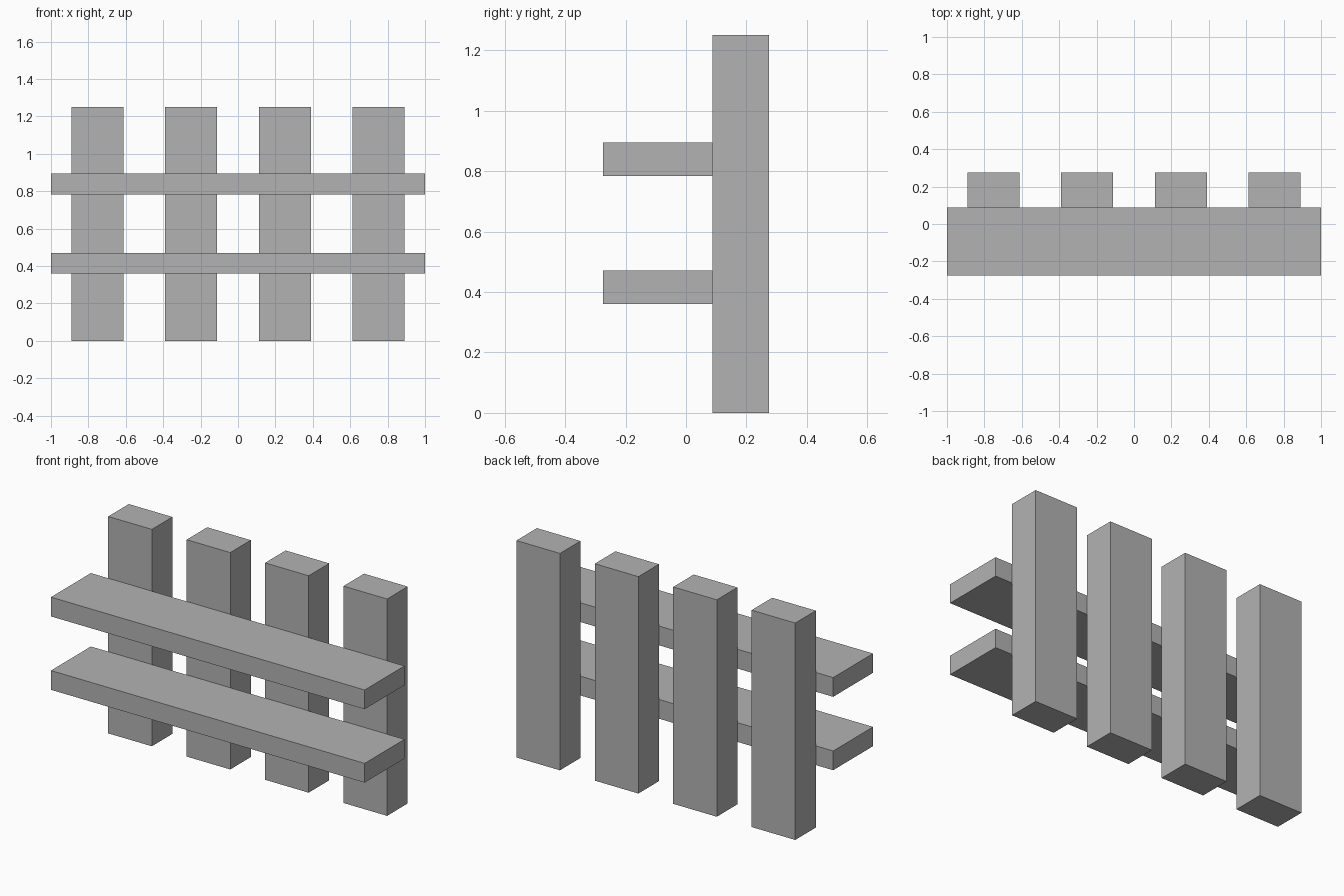
import bpy

# Remove the default cube
cube = bpy.data.objects.get("Cube")
if cube:
    bpy.data.objects.remove(cube, do_unlink=True)

# Single plain grey
grey = bpy.data.materials.new("plain_grey")
grey.use_nodes = True
colour = (0.45, 0.45, 0.45, 1)
grey.diffuse_color = colour
bsdf = next(n for n in grey.node_tree.nodes if n.type == "BSDF_PRINCIPLED")
bsdf.inputs["Base Color"].default_value = colour


def box(name, low, high):
    """Axis-aligned box between two opposite corners."""
    centre = [(a + b) / 2 for a, b in zip(low, high)]
    size = [b - a for a, b in zip(low, high)]
    bpy.ops.mesh.primitive_cube_add(size=1, location=centre)
    obj = bpy.context.object
    obj.name = name
    obj.scale = size
    bpy.ops.object.transform_apply(location=False, rotation=False, scale=True)
    obj.data.materials.append(grey)
    return obj


DEPTH = 0.275      # half the overall depth
JOINT = 0.088      # plane where shelves meet posts
POST_HALF = 0.139  # half a post's width

# Four upright posts along the back
for i in range(4):
    x = -0.75 + 0.5 * i
    box(f"post_{i + 1}", (x - POST_HALF, JOINT, 0), (x + POST_HALF, DEPTH, 1.25))

# Two flat shelves across the front
for name, z in (("lower_shelf", 0.36), ("upper_shelf", 0.783)):
    box(name, (-1, -DEPTH, z), (1, JOINT, z + 0.111))
